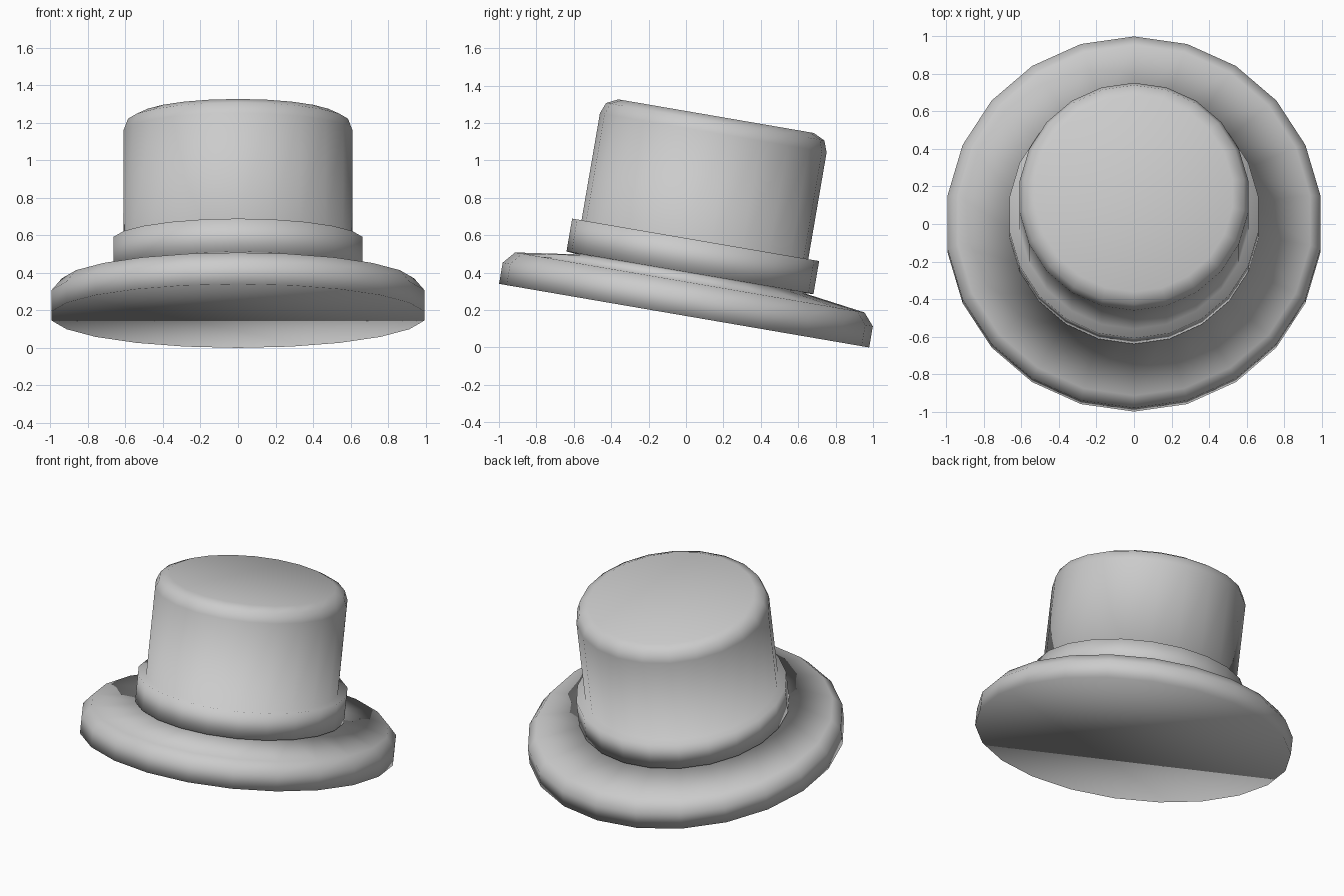
import bpy
import bmesh
from math import sin, cos, pi, radians

cube = bpy.data.objects.get("Cube")
if cube:
    bpy.data.objects.remove(cube, do_unlink=True)

SIDES = 22
TILT = radians(-9.75)

felt = bpy.data.materials.new("grey_felt")
felt.use_nodes = True
grey = (0.6, 0.6, 0.6, 1)
felt.diffuse_color = grey
felt.node_tree.nodes["Principled BSDF"].inputs["Base Color"].default_value = grey

# Profiles as (radius, height), from the underside up to the crown
brim = [(1.004, 0), (1.004, 0.115), (0.948, 0.18), (0.62, 0.226)]
band = [(0.67, 0.232), (0.67, 0.41)]
crown = [(0.615, 0.41), (0.615, 0.99), (0.592, 1.05), (0.53, 1.08)]


def add_ring(bm, radius, height, shift):
    angles = [pi / 2 + 2 * pi * i / SIDES for i in range(SIDES)]
    return [bm.verts.new((radius * cos(a), radius * sin(a) + shift, height))
            for a in angles]


def lathe(name, parts):
    """Skin rings into one closed, softly shaded surface."""
    bm = bmesh.new()
    rings = [add_ring(bm, r, h, shift) for profile, shift in parts for r, h in profile]
    for low, high in zip(rings, rings[1:]):
        for i in range(SIDES):
            j = (i + 1) % SIDES
            bm.faces.new((low[i], low[j], high[j], high[i]))
    # Flat underside and crown top
    bm.faces.new(rings[0][::-1])
    bm.faces.new(rings[-1])
    for face in bm.faces:
        face.smooth = True
    mesh = bpy.data.meshes.new(name)
    bm.to_mesh(mesh)
    bm.free()
    mesh.materials.append(felt)
    obj = bpy.data.objects.new(name, mesh)
    bpy.context.collection.objects.link(obj)
    return obj


# Whole hat, leaning back with the front of the brim raised
hat = lathe("top_hat", [(brim, 0), (band, -0.008), (crown, -0.012)])
hat.rotation_euler.x = TILT
hat.location = (0, -0.01, 0.17)
